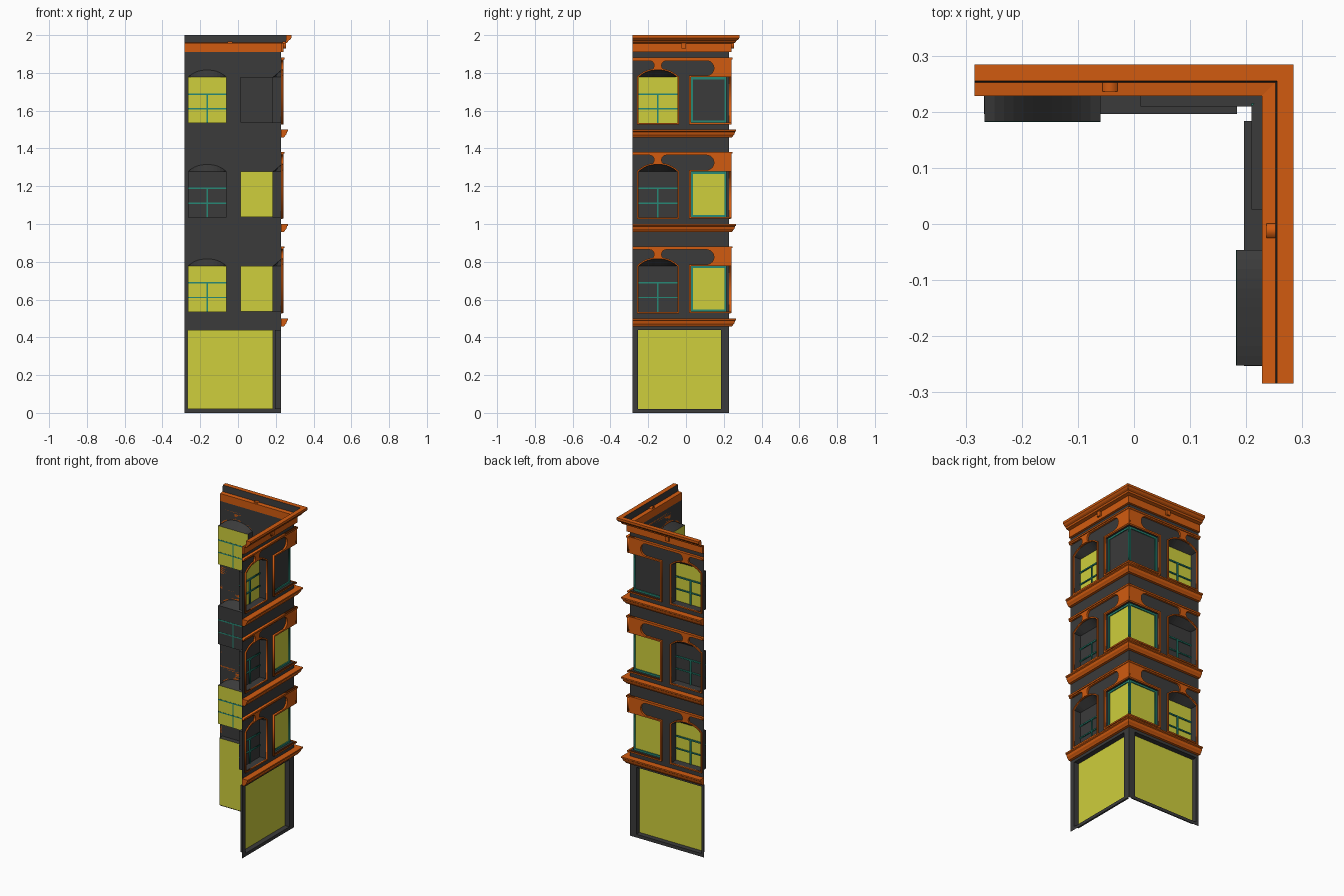
import bpy, bmesh, math
from mathutils import Vector

if "Cube" in bpy.data.objects:
    bpy.data.objects.remove(bpy.data.objects["Cube"])

def material(name, r, g, b):
    m = bpy.data.materials.new(name)
    m.diffuse_color = (r, g, b, 1)
    m.use_nodes = True
    m.node_tree.nodes["Principled BSDF"].inputs["Base Color"].default_value = m.diffuse_color
    return m

DARK = material("dark_wall", 0.043, 0.043, 0.043)
ORANGE = material("orange_trim", 0.64, 0.105, 0.005)
YELLOW = material("lit_glass", 0.62, 0.62, 0.045)
TEAL = material("teal_sash", 0.02, 0.25, 0.18)

W = 0.228      # outer wall plane
END = -0.284   # free end of each wing

def to_world(wing, u, z, d):
    """u runs along the wing, d is the distance outwards."""
    return Vector((d, u, z)) if wing == "right" else Vector((u, d, z))

def finish(name, bm, mats):
    me = bpy.data.meshes.new(name)
    bm.to_mesh(me)
    bm.free()
    for m in mats:
        me.materials.append(m)
    ob = bpy.data.objects.new(name, me)
    bpy.context.collection.objects.link(ob)
    return ob

def plate(name, wing, outlines, d0, d1, mat):
    """Flat filled outline (with holes), optionally thick, laid on a wing."""
    cu = bpy.data.curves.new(name + "_outline", 'CURVE')
    cu.dimensions = '2D'
    cu.fill_mode = 'BOTH'
    cu.extrude = (d1 - d0) / 2
    for pts in outlines:
        sp = cu.splines.new('POLY')
        sp.points.add(len(pts) - 1)
        for p, (u, z) in zip(sp.points, pts):
            p.co = (u, z, 0, 1)
        sp.use_cyclic_u = True
    tmp = bpy.data.objects.new("outline_tmp", cu)
    bpy.context.collection.objects.link(tmp)
    dg = bpy.context.evaluated_depsgraph_get()
    me = bpy.data.meshes.new_from_object(tmp.evaluated_get(dg))
    bm = bmesh.new()
    bm.from_mesh(me)
    bpy.data.objects.remove(tmp)
    bpy.data.curves.remove(cu)
    bpy.data.meshes.remove(me)
    for v in bm.verts:
        v.co = to_world(wing, v.co.x, v.co.y, v.co.z + (d0 + d1) / 2)
    bmesh.ops.remove_doubles(bm, verts=bm.verts, dist=1e-5)
    if d1 > d0:
        bmesh.ops.recalc_face_normals(bm, faces=bm.faces)
    else:
        out = to_world(wing, 0, 0, 1)
        bm.normal_update()
        bmesh.ops.reverse_faces(bm, faces=[f for f in bm.faces if f.normal.dot(out) < 0])
    for f in bm.faces:
        f.material_index = 0
    return finish(name, bm, [mat])

def recess(name, wing, front, back, depth, glass, open_edges=()):
    """Reveal lofted from the wall opening to a glass panel behind it."""
    bm = bmesh.new()
    a = [bm.verts.new(to_world(wing, u, z, W)) for u, z in front]
    b = [bm.verts.new(to_world(wing, u, z, depth)) for u, z in back]
    n = len(a)
    for i in range(n):
        if i not in open_edges:
            j = (i + 1) % n
            bm.faces.new((a[i], a[j], b[j], b[i]))
    pane = bm.faces.new(b)
    pane.material_index = 1
    bmesh.ops.recalc_face_normals(bm, faces=bm.faces)
    bm.normal_update()
    if pane.normal.dot(to_world(wing, 0, 0, 1)) < 0:
        bmesh.ops.reverse_faces(bm, faces=bm.faces)
    return finish(name, bm, [DARK, glass])

def moulding(name, profile, dark_edges=()):
    """Sweep a (distance, z) profile round the mitred corner."""
    bm = bmesh.new()
    rings = [[bm.verts.new(p(d, z)) for d, z in profile] for p in (
        lambda d, z: (d, END, z), lambda d, z: (d, d, z), lambda d, z: (END, d, z))]
    n = len(profile)
    for r, s in zip(rings, rings[1:]):
        for i in range(n):
            j = (i + 1) % n
            f = bm.faces.new((r[i], r[j], s[j], s[i]))
            f.material_index = int(i in dark_edges)
    bm.faces.new(rings[0])
    bm.faces.new(rings[2])
    bmesh.ops.recalc_face_normals(bm, faces=bm.faces)
    return finish(name, bm, [ORANGE, DARK])

def rect(u0, u1, z0, z1):
    return [(u0, z0), (u1, z0), (u1, z1), (u0, z1)]

def arch(u0, u1, z0, spring, rise, n=12):
    """Rectangle with a segmental arched top."""
    h = (u1 - u0) / 2
    pts = [(u0, z0), (u1, z0)]
    for i in range(n + 1):
        t = 1 - 2 * i / n
        pts.append((u0 + h + h * t, spring + rise * (1 - abs(t) ** 2.4)))
    return pts

def arc(cu, cz, ru, rz, a0, a1, n=8):
    return [(cu + ru * math.cos(math.radians(a0 + (a1 - a0) * i / n)),
             cz + rz * math.sin(math.radians(a0 + (a1 - a0) * i / n))) for i in range(n + 1)]

LIT = {"right": [(False, True), (False, True), (True, False)],
       "back": [(True, True), (False, True), (True, False)]}

for wing, s in (("right", 0.0), ("back", -0.014)):
    a0, a1 = -0.252 + s, -0.046 + s     # arched window
    c0, c1 = 0.026 + s, 0.209           # corner window
    floors = [0.5, 1.0, 1.5]

    # wall sheet with openings and corner notches
    outline = [(END, 0), (W, 0)]
    for z in floors:
        outline += [(W, z + 0.037), (c0, z + 0.037), (c0, z + 0.277), (W, z + 0.277)]
    outline += [(W, 1.91), (END, 1.91)]
    shop = rect(-0.253 + s, 0.184, 0.02, 0.44)
    holes = [arch(a0, a1, z + 0.035, z + 0.277, 0.038) for z in floors]
    plate(wing + "_wall", wing, [outline, shop] + holes, W, W, DARK)
    recess(wing + "_shop_window", wing, shop, shop, 0.196, YELLOW)

    for i, z in enumerate(floors):
        tag = f"{wing}_floor{i + 1}_"
        lit_arch, lit_corner = LIT[wing][i]
        # arched window: reveal, surround and sash bars
        recess(tag + "arched_window", wing, holes[i], arch(a0, a1, z + 0.035, z + 0.277, 0),
               0.183, YELLOW if lit_arch else DARK)
        plate(tag + "arched_surround", wing,
              [arch(a0 - 0.008, a1 + 0.008, z + 0.027, z + 0.28, 0.043), holes[i]], W, 0.236, ORANGE)
        mid = (a0 + a1) / 2
        for k, bar in enumerate((rect(a0, a1, z + 0.184, z + 0.192),
                                 rect(a0, a1, z + 0.107, z + 0.114),
                                 rect(mid - 0.004, mid + 0.004, z + 0.035, z + 0.184))):
            plate(tag + f"sash_bar{k}", wing, [bar], 0.182, 0.19, TEAL)

        # corner window: reveal, sash and surround
        recess(tag + "corner_window", wing, rect(c0, W, z + 0.037, z + 0.277),
               rect(c0, c1, z + 0.037, z + 0.277), c1, YELLOW if lit_corner else DARK, (1,))
        plate(tag + "corner_sash", wing,
              [rect(c0, c1 + 0.006, z + 0.037, z + 0.277),
               rect(c0 + 0.011, c1 - 0.005, z + 0.048, z + 0.266)], c1, c1 + 0.006, TEAL)
        plate(tag + "corner_surround", wing,
              [[(c0 - 0.009, z + 0.028), (0.24, z + 0.028), (0.24, z + 0.037), (c0, z + 0.037),
                (c0, z + 0.277), (0.24, z + 0.277), (0.24, z + 0.286), (c0 - 0.009, z + 0.286)]],
              W, 0.24, ORANGE)

        # frieze: top strip, waisted keystone and scooped corner panel
        frieze = [(END, z + 0.882), (END, z + 0.864)]
        frieze += [(mid - 0.042, z + 0.864)] + arc(mid - 0.042, z + 0.839, 0.022, 0.025, 60, -50, 6)
        frieze += [(mid - 0.045, z + 0.812), (mid, z + 0.818), (mid + 0.045, z + 0.812)]
        frieze += arc(mid + 0.042, z + 0.839, 0.022, 0.025, 230, 120, 6) + [(mid + 0.042, z + 0.864)]
        frieze += [(0.11, z + 0.864)] + arc(0.11, z + 0.825, 0.038, 0.039, 80, -80)
        frieze += [(0.11, z + 0.786), (0.24, z + 0.786), (0.24, z + 0.882)]
        frieze = [(u, v - 0.5) for u, v in frieze]
        plate(tag + "frieze", wing, [frieze], W, 0.24, ORANGE)
        plate(tag + "frieze_cap", wing, [rect(END, 0.245, z + 0.372, z + 0.382)], W, 0.245, ORANGE)

    # small block under the cornice
    b = -0.012 + 2.2 * s
    plate(wing + "_cornice_block", wing, [rect(b - 0.013, b + 0.013, 1.928, 1.966)], 0.236, 0.253, ORANGE)

# floor ledges wrapping the corner
for i, z in enumerate((0.5, 1.0, 1.5)):
    moulding(f"ledge{i + 1}", [(W, z - 0.042), (0.244, z - 0.042), (0.249, z - 0.034),
                               (0.256, z - 0.026), (0.26, z - 0.012), (0.266, z - 0.008),
                               (0.266, z), (W, z)])

# crowning cornice with a raised lip, dark on its inner face
moulding("cornice", [(W, 1.91), (0.242, 1.91), (0.242, 1.955), (0.262, 1.96), (0.266, 1.97),
                     (0.276, 1.976), (0.284, 1.986), (0.284, 2.0), (0.255, 2.0),
                     (0.252, 1.96), (W, 1.957)], dark_edges=(8,))
